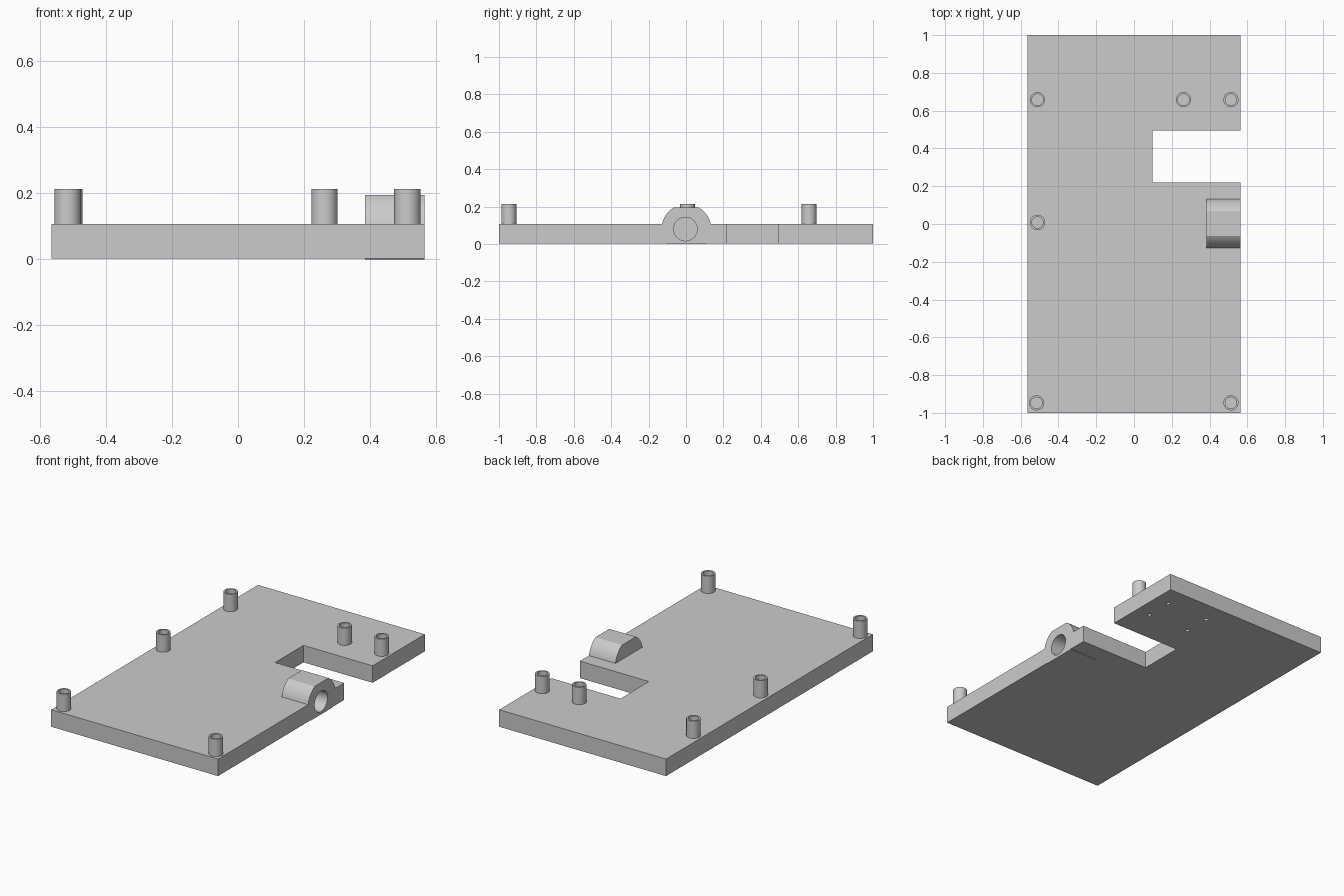
import bpy
import bmesh
import math
from mathutils import Matrix, Vector

cube = bpy.data.objects.get("Cube")
if cube:
    bpy.data.objects.remove(cube, do_unlink=True)

grey = bpy.data.materials.new("light_grey")
grey.use_nodes = True
COLOUR = (0.6, 0.6, 0.6, 1)
grey.diffuse_color = COLOUR
grey.node_tree.nodes["Principled BSDF"].inputs["Base Color"].default_value = COLOUR

BOTTOM, TOP = 0.003, 0.107
RIGHT = 0.565


def make_object(name, bm, smooth=False):
    bmesh.ops.recalc_face_normals(bm, faces=bm.faces)
    mesh = bpy.data.meshes.new(name)
    bm.to_mesh(mesh)
    bm.free()
    mesh.materials.append(grey)
    obj = bpy.data.objects.new(name, mesh)
    bpy.context.collection.objects.link(obj)
    if smooth:
        bpy.ops.object.select_all(action="DESELECT")
        obj.select_set(True)
        bpy.context.view_layer.objects.active = obj
        bpy.ops.object.shade_smooth_by_angle(angle=math.radians(30))
    return obj


def extrude_profile(points, direction):
    bm = bmesh.new()
    face = bm.faces.new([bm.verts.new(p) for p in points])
    new = bmesh.ops.extrude_face_region(bm, geom=[face], use_keep_orig=True)["geom"]
    verts = [g for g in new if isinstance(g, bmesh.types.BMVert)]
    bmesh.ops.translate(bm, verts=verts, vec=direction)
    return bm


def add_cylinder(bm, centre, radius, depth, segments=32, along_x=False):
    turn = Matrix.Rotation(math.pi / 2, 4, "Y") if along_x else Matrix()
    bmesh.ops.create_cone(bm, cap_ends=True, segments=segments, radius1=radius,
                          radius2=radius, depth=depth,
                          matrix=Matrix.Translation(centre) @ turn)


def cut(target, bm, name):
    cutter = make_object(name, bm)
    cutter.hide_render = True
    mod = target.modifiers.new("cut", "BOOLEAN")
    mod.operation = "DIFFERENCE"
    mod.solver = "EXACT"
    mod.object = cutter
    bpy.context.view_layer.objects.active = target
    bpy.ops.object.modifier_apply(modifier=mod.name)
    bpy.data.objects.remove(cutter, do_unlink=True)


# Base plate with a notch in one long side
outline = [(-RIGHT, -1), (RIGHT, -1), (RIGHT, 0.22), (0.097, 0.22),
           (0.097, 0.495), (RIGHT, 0.495), (RIGHT, 1), (-RIGHT, 1)]
plate = make_object("base_plate", extrude_profile(
    [(x, y, BOTTOM) for x, y in outline], Vector((0, 0, TOP - BOTTOM))))

# Four small blind holes in the underside
holes = bmesh.new()
for x in (0.187, 0.47):
    for y in (0.70, 0.867):
        add_cylinder(holes, (x, y, BOTTOM), 0.012, 0.12, 16)
cut(plate, holes, "screw_hole_cutter")

# Shaft boss: a round bar flattened above and below
AXIS_Y, AXIS_Z, BOSS_R, BOSS_TOP = 0.002, 0.08, 0.133, 0.195
INNER = 0.385
high = math.asin((BOSS_TOP - AXIS_Z) / BOSS_R)
low = math.asin(-AXIS_Z / BOSS_R)
angles = [low + (high - low) * i / 16 for i in range(17)]
angles += [math.pi - a for a in reversed(angles)]
profile = [(INNER, AXIS_Y + BOSS_R * math.cos(a), AXIS_Z + BOSS_R * math.sin(a))
           for a in angles]
boss = make_object("shaft_boss", extrude_profile(profile, Vector((RIGHT - INNER, 0, 0))))

# Blind shaft hole through the plate edge and boss
for part in (plate, boss):
    bore = bmesh.new()
    add_cylinder(bore, (RIGHT, AXIS_Y - 0.005, AXIS_Z), 0.063, 0.3, 48, True)
    cut(part, bore, "shaft_hole_cutter")

# The plate gives way to the boss where they overlap
pocket = extrude_profile([(INNER, AXIS_Y + s * 0.104, z) for s, z in
                          ((-1, -0.1), (1, -0.1), (1, 0.3), (-1, 0.3))],
                         Vector((0.3, 0, 0)))
cut(plate, pocket, "boss_pocket_cutter")
for part in (plate, boss):
    bpy.ops.object.select_all(action="DESELECT")
    part.select_set(True)
    bpy.context.view_layer.objects.active = part
    bpy.ops.object.shade_smooth_by_angle(angle=math.radians(30))

# Hollow standoff posts, each a ring profile spun about its axis
POST_R, POST_HOLE, POST_TOP = 0.04, 0.03, 0.213
posts = {"front_left": (0.513, -0.947), "front_right": (-0.516, -0.947),
         "middle_right": (-0.511, 0.008), "back_right": (-0.511, 0.658),
         "back_inner": (0.262, 0.658), "back_left": (0.513, 0.658)}
for label, (px, py) in posts.items():
    bm = bmesh.new()
    section = [(POST_R, TOP), (POST_R, POST_TOP), (POST_HOLE, POST_TOP), (POST_HOLE, TOP)]
    verts = [bm.verts.new((r, 0, z)) for r, z in section]
    edges = [bm.edges.new(pair) for pair in zip(verts, verts[1:])]
    bmesh.ops.spin(bm, geom=verts + edges, cent=(0, 0, 0), axis=(0, 0, 1),
                   angle=math.tau, steps=32, use_duplicate=False)
    bmesh.ops.remove_doubles(bm, verts=bm.verts, dist=0.0005)
    bmesh.ops.translate(bm, verts=bm.verts, vec=(px, py, 0))
    make_object(label + "_post", bm, smooth=True)
